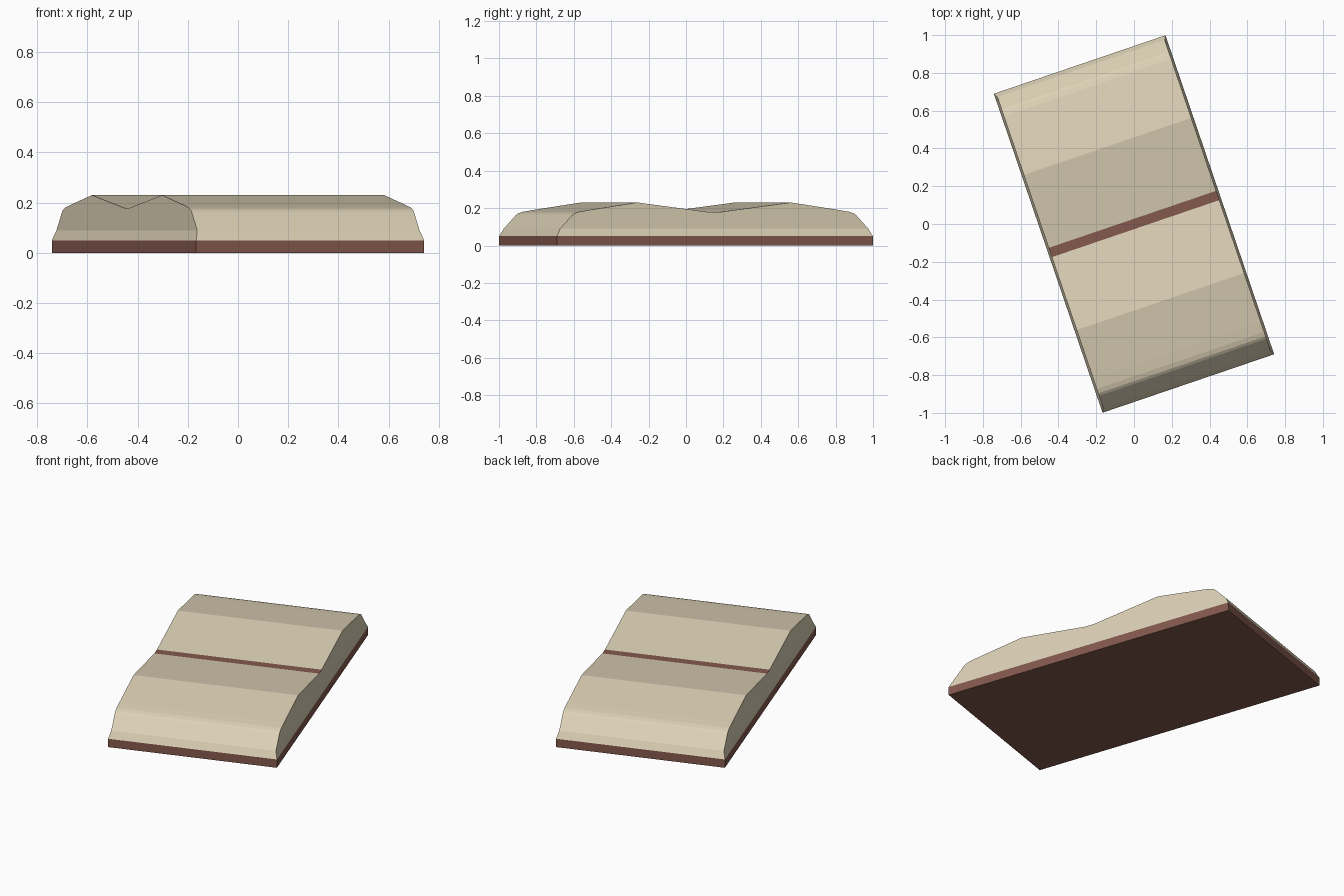
import bpy, bmesh, math

if "Cube" in bpy.data.objects:
    bpy.data.objects.remove(bpy.data.objects["Cube"])

ANGLE = math.atan2(0.31, 0.91)      # whole model is turned on the ground
HALF_W, HALF_L = 0.48, 0.892


def material(name, rgb):
    m = bpy.data.materials.new(name)
    m.diffuse_color = (*rgb, 1)
    m.use_nodes = True
    m.node_tree.nodes["Principled BSDF"].inputs["Base Color"].default_value = m.diffuse_color
    return m


cream = material("cream", (0.72, 0.64, 0.47))
brown = material("brown", (0.23, 0.10, 0.075))


def make_object(name, bm, mats):
    bmesh.ops.recalc_face_normals(bm, faces=bm.faces[:])
    me = bpy.data.meshes.new(name)
    bm.to_mesh(me)
    bm.free()
    for m in mats:
        me.materials.append(m)
    ob = bpy.data.objects.new(name, me)
    ob.rotation_euler.z = ANGLE
    bpy.context.collection.objects.link(ob)
    return ob


# Base slab
bm = bmesh.new()
bmesh.ops.create_cube(bm, size=1)
for v in bm.verts:
    v.co = (v.co.x * 2 * HALF_W, v.co.y * 2 * HALF_L, (v.co.z + 0.5) * 0.05)
make_object("base_slab", bm, [brown])

# Cushion: mirrored double-hump profile, with a bevelled skirt at the bottom
half = [(0.87, 0.09), (0.802, 0.162), (0.788, 0.172), (0.763, 0.180),
        (0.71, 0.189), (0.434, 0.23), (0.026, 0.178)]
profile = half + [(-y, z) for y, z in reversed(half)]
bm = bmesh.new()
left, right = ([bm.verts.new((s * 0.468, y, z)) for y, z in profile] for s in (-1, 1))
for i in range(len(profile) - 1):
    f = bm.faces.new((left[i], left[i + 1], right[i + 1], right[i]))
    # Flat bottom of the valley is the centre stripe
    if abs(f.calc_center_median().y) < 0.01:
        f.material_index = 1
bm.faces.new(left)
bm.faces.new(right)
rim = [left[0], right[0], right[-1], left[-1]]
foot = [bm.verts.new((math.copysign(HALF_W, v.co.x), math.copysign(HALF_L, v.co.y), 0.05))
        for v in rim]
for i in range(4):
    j = (i + 1) % 4
    bm.faces.new((rim[i], rim[j], foot[j], foot[i]))
bm.faces.new(foot)
make_object("double_hump_cushion", bm, [cream, brown])
